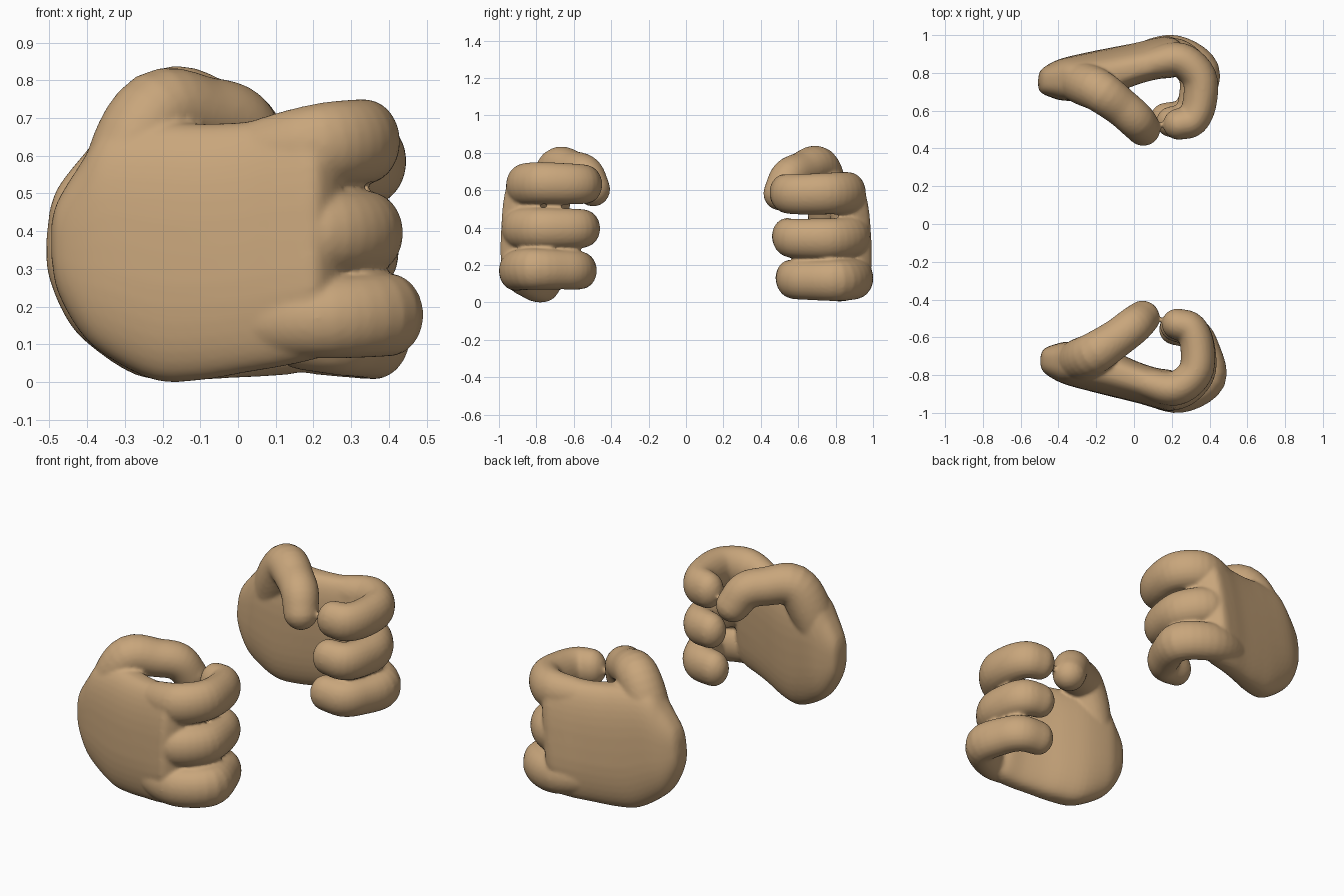
import bpy, bmesh
from math import sin, cos, pi, radians
from mathutils import Vector, Matrix

if "Cube" in bpy.data.objects:
    bpy.data.objects.remove(bpy.data.objects["Cube"])

skin = bpy.data.materials.new("skin")
skin.diffuse_color = (0.58, 0.38, 0.2, 1)
skin.use_nodes = True
skin.node_tree.nodes["Principled BSDF"].inputs["Base Color"].default_value = skin.diffuse_color


def loft(bm, rings):
    """Closed skin through equal-length rings of points."""
    rows = [[bm.verts.new(p) for p in r] for r in rings]
    n = len(rows[0])
    for a, b in zip(rows, rows[1:]):
        for i in range(n):
            bm.faces.new((a[i], a[(i + 1) % n], b[(i + 1) % n], b[i]))
    bm.faces.new(rows[0][::-1])
    bm.faces.new(rows[-1])


def spline(pts, steps=5):
    """Catmull-Rom interpolation of tuples of any size."""
    p = [Vector(q) for q in pts]
    p = [p[0] * 2 - p[1]] + p + [p[-1] * 2 - p[-2]]
    out = []
    for a, b, c, d in zip(p, p[1:], p[2:], p[3:]):
        for k in range(steps):
            t = k / steps
            out.append(0.5 * (2 * b + (c - a) * t + (2 * a - 5 * b + 4 * c - d) * t * t
                              + (3 * b - a - 3 * c + d) * t ** 3))
    return out + [p[-2]]


def digit(bm, pts, up, stretch):
    """Tube along (x, y, z, radius) points with a domed tip."""
    path = spline(pts)
    pos = [q.to_3d() for q in path]
    rad = [q[3] for q in path]
    tan = [(pos[min(i + 1, len(pos) - 1)] - pos[max(i - 1, 0)]).normalized() for i in range(len(pos))]
    stations = [(p, t, r) for p, t, r in zip(pos, tan, rad)]
    for a in (20, 40, 60, 75, 86):
        a = radians(a)
        stations.append((pos[-1] + tan[-1] * rad[-1] * sin(a), tan[-1], rad[-1] * cos(a)))
    rings = []
    for p, t, r in stations:
        side = t.cross(up).normalized()
        top = side.cross(t).normalized() * stretch
        rings.append([p + (side * cos(k * pi / 12) + top * sin(k * pi / 12)) * r for k in range(24)])
    loft(bm, rings)


def palm(bm):
    # x, outer y, inner y, low z, high z
    secs = [(-0.495, -0.75, -0.70, 0.33, 0.42), (-0.478, -0.785, -0.662, 0.24, 0.48),
            (-0.42, -0.825, -0.638, 0.135, 0.575), (-0.35, -0.855, -0.625, 0.07, 0.67),
            (-0.22, -0.89, -0.64, 0.005, 0.69), (-0.10, -0.92, -0.68, 0.005, 0.685),
            (0.02, -0.95, -0.735, 0.025, 0.69), (0.12, -0.98, -0.77, 0.042, 0.71),
            (0.20, -0.995, -0.785, 0.06, 0.725), (0.245, -0.96, -0.81, 0.085, 0.71),
            (0.275, -0.91, -0.85, 0.12, 0.68)]
    rings = []
    for x, y0, y1, z0, z1 in spline(secs, 4):
        ring = []
        for k in range(40):
            c, s = cos(k * pi / 20), sin(k * pi / 20)
            c = abs(c) ** 0.75 * (1 if c > 0 else -1)
            s = abs(s) ** 0.75 * (1 if s > 0 else -1)
            z = (z0 + z1) / 2 + s * (z1 - z0) / 2
            y = (y0 + y1) / 2 + c * (y1 - y0) / 2 + 0.07 * max(0, z - 0.25) * (x + 0.5)
            ring.append((x, y, z))
        rings.append(ring)
    loft(bm, rings)


def hand(name, xform):
    bm = bmesh.new()
    palm(bm)
    Z = Vector((0, 0, 1))
    # index, middle and little finger
    digit(bm, [(-0.06, -0.80, 0.57, .06), (0.08, -0.845, 0.605, .08), (0.22, -0.87, 0.627, .092),
               (0.325, -0.785, 0.638, .092), (0.335, -0.65, 0.635, .09), (0.30, -0.555, 0.632, .087),
               (0.23, -0.53, 0.63, .083)], Z, 1.22)
    digit(bm, [(-0.06, -0.80, 0.39, .06), (0.08, -0.865, 0.39, .08), (0.225, -0.892, 0.395, .092),
               (0.335, -0.795, 0.395, .092), (0.34, -0.66, 0.395, .09), (0.305, -0.565, 0.395, .087),
               (0.22, -0.54, 0.395, .082)], Z, 1.2)
    digit(bm, [(-0.06, -0.80, 0.17, .06), (0.08, -0.875, 0.165, .08), (0.245, -0.91, 0.17, .09),
               (0.395, -0.82, 0.178, .092), (0.365, -0.66, 0.175, .088), (0.315, -0.58, 0.172, .086),
               (0.215, -0.558, 0.17, .082)], Z, 1.2)
    # thumb
    digit(bm, [(-0.36, -0.735, 0.34, .08), (-0.295, -0.722, 0.57, .112), (-0.212, -0.685, 0.715, .112),
               (-0.09, -0.605, 0.708, .102), (-0.005, -0.54, 0.685, .10), (0.045, -0.497, 0.605, .092)],
          Vector((0.6, -0.8, 0)), 1.0)
    bm.transform(xform)
    bmesh.ops.recalc_face_normals(bm, faces=bm.faces)
    me = bpy.data.meshes.new(name)
    bm.to_mesh(me)
    bm.free()
    me.materials.append(skin)
    ob = bpy.data.objects.new(name, me)
    bpy.context.collection.objects.link(ob)
    # fuse digits and palm into one soft skin
    r = ob.modifiers.new("fuse", 'REMESH')
    r.mode = 'VOXEL'
    r.voxel_size = 0.01
    r.use_smooth_shade = True
    s = ob.modifiers.new("soften", 'SMOOTH')
    s.factor = 0.5
    s.iterations = 5
    return ob


# near hand, and its mirror tilted slightly about the y and z axes
hand("near_hand", Matrix.Identity(4))
pivot = Vector((0.1, 0.8, 0.4))
tilt = (Matrix.Translation(pivot + Vector((-0.006, 0.006, -0.027))) @ Matrix.Rotation(-0.05, 4, 'Z')
        @ Matrix.Rotation(0.12, 4, 'Y') @ Matrix.Translation(-pivot))
hand("far_hand", tilt @ Matrix.Diagonal((1, -1, 1, 1)))
